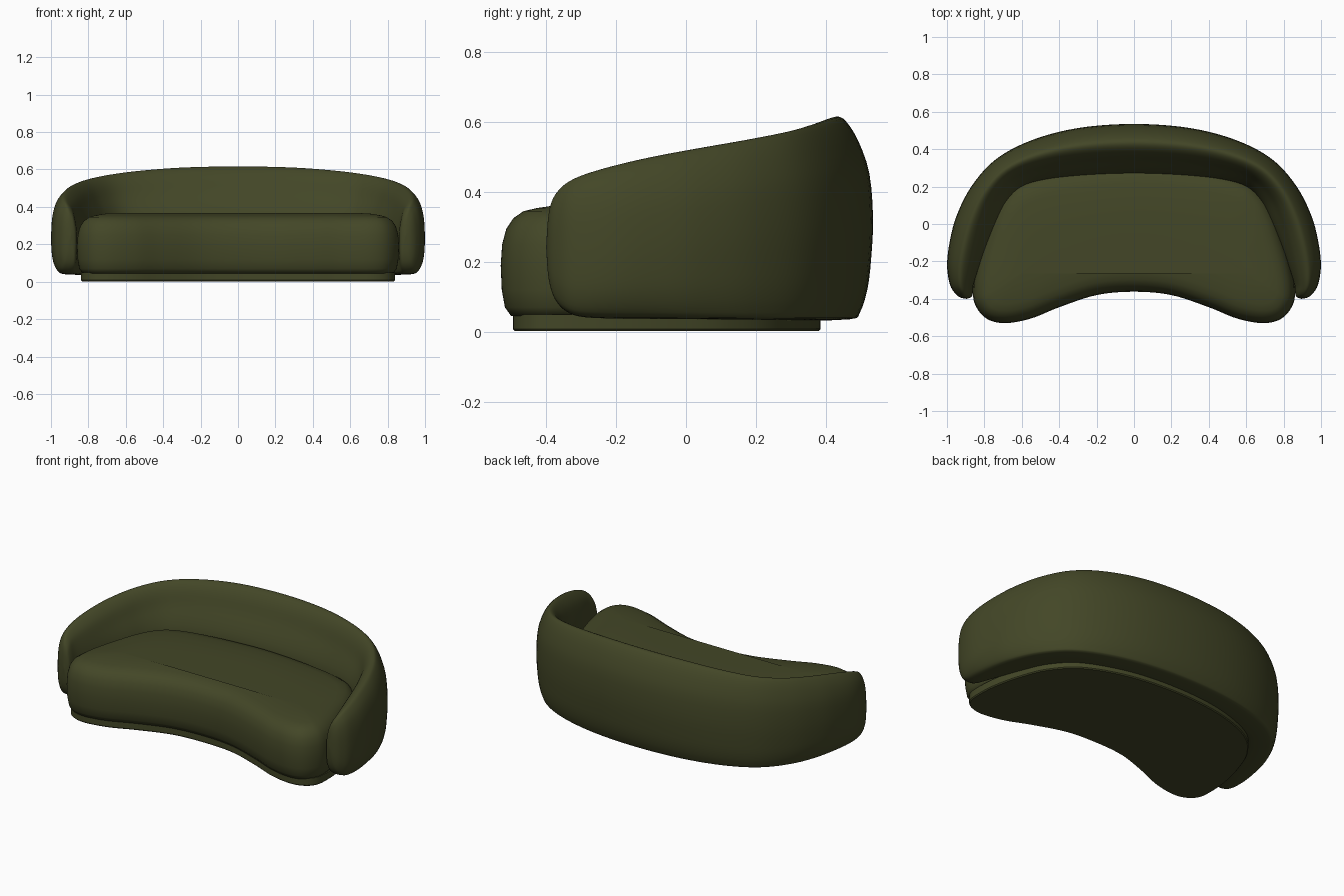
import bpy, bmesh, math

if "Cube" in bpy.data.objects:
    bpy.data.objects.remove(bpy.data.objects["Cube"])

olive = bpy.data.materials.new("olive fabric")
olive.diffuse_color = (0.056, 0.062, 0.020, 1)
olive.use_nodes = True
olive.node_tree.nodes["Principled BSDF"].inputs["Base Color"].default_value = olive.diffuse_color


def spline(pts, n, closed=False):
    """Catmull-Rom through tuples of any length."""
    out, m = [], len(pts)
    for i in range(m if closed else m - 1):
        if closed:
            q = [pts[(i + k) % m] for k in (-1, 0, 1, 2)]
        else:
            q = [pts[min(max(i + k, 0), m - 1)] for k in (-1, 0, 1, 2)]
        for j in range(n):
            t = j / n
            out.append(tuple(0.5 * (2 * b + (c - a) * t + (2 * a - 5 * b + 4 * c - d) * t * t
                                    + (3 * b - a - 3 * c + d) * t ** 3)
                             for a, b, c, d in zip(*q)))
    if not closed:
        out.append(pts[-1])
    return out


def skin(name, rings, angle):
    """Join closed rings into a capped, smooth-shaded object."""
    bm = bmesh.new()
    vr = [[bm.verts.new(p) for p in r] for r in rings]
    n = len(rings[0])
    for a, b in zip(vr, vr[1:]):
        for i in range(n):
            j = (i + 1) % n
            bm.faces.new((a[i], a[j], b[j], b[i]))
    caps = [bm.faces.new(vr[0]), bm.faces.new(vr[-1])]
    bmesh.ops.triangulate(bm, faces=caps)
    bmesh.ops.remove_doubles(bm, verts=bm.verts, dist=0.0002)
    bmesh.ops.recalc_face_normals(bm, faces=bm.faces)
    me = bpy.data.meshes.new(name)
    bm.to_mesh(me)
    bm.free()
    me.materials.append(olive)
    ob = bpy.data.objects.new(name, me)
    bpy.context.collection.objects.link(ob)
    bpy.ops.object.select_all(action='DESELECT')
    ob.select_set(True)
    bpy.context.view_layer.objects.active = ob
    bpy.ops.object.shade_smooth_by_angle(angle=math.radians(angle))
    return ob


def outline(half, n=6):
    """Closed outline from right half (front centre to back centre)."""
    return spline(half + [(-x, y) for x, y in half[-2:0:-1]], n, True)


def inset(pts, d):
    """Move a counter-clockwise outline inwards."""
    out, m = [], len(pts)
    for i, (x, y) in enumerate(pts):
        (ax, ay), (bx, by) = pts[i - 1], pts[(i + 1) % m]
        tx, ty = bx - ax, by - ay
        l = math.hypot(tx, ty)
        out.append((x - ty / l * d, y + tx / l * d))
    return out


# Seat cushion: bean outline, rounded rim, slight dome towards a curved spine
seat_half = [(0, -0.362), (0.2, -0.38), (0.4, -0.445), (0.55, -0.505), (0.69, -0.53),
             (0.79, -0.505), (0.85, -0.43), (0.86, -0.34), (0.84, -0.22), (0.80, -0.08),
             (0.76, 0.04), (0.70, 0.15), (0.6, 0.235), (0.4, 0.29), (0, 0.325)]
seat_line = outline(seat_half)
rings = [[(x, y, z) for x, y in inset(seat_line, d)]
         for d, z in ((0.06, 0.043), (0.03, 0.045), (0.012, 0.07), (0.003, 0.12), (0, 0.19),
                      (0.004, 0.25), (0.016, 0.295), (0.036, 0.325), (0.065, 0.345))]
rim = rings[-1]
for t, z in ((0.15, 0.354), (0.4, 0.363), (0.7, 0.367), (0.97, 0.368)):
    rings.append([(x * (1 - 0.25 * t), y * (1 - t) + (-0.04 - 0.35 * x * x) * t, z)
                  for x, y, _ in rim])
skin("seat", rings, 60)

# Plinth under the seat
plinth_half = [(0, -0.33), (0.2, -0.345), (0.4, -0.41), (0.55, -0.47), (0.69, -0.495),
               (0.78, -0.475), (0.83, -0.42), (0.84, -0.33), (0.83, -0.2), (0.79, -0.04),
               (0.72, 0.12), (0.58, 0.26), (0.32, 0.355), (0, 0.385)]
plinth_line = outline(plinth_half)
skin("plinth", [[(x, y, z) for x, y in inset(plinth_line, d)]
                for d, z in ((0.005, 0.002), (0, 0.008), (0, 0.05))], 35)

# Backrest stations: outer x,y / inner x,y / bottom z / top z / arm fullness
stations = [(0, 0.535, 0, 0.270, 0.036, 0.616, 0),
            (0.30, 0.513, 0.25, 0.262, 0.036, 0.611, 0),
            (0.55, 0.447, 0.46, 0.240, 0.036, 0.594, 0),
            (0.74, 0.345, 0.60, 0.200, 0.037, 0.572, 0),
            (0.87, 0.200, 0.685, 0.115, 0.038, 0.548, 0.1),
            (0.95, 0.040, 0.740, 0.000, 0.039, 0.523, 0.3),
            (0.986, -0.10, 0.790, -0.12, 0.040, 0.498, 0.6),
            (0.999, -0.22, 0.832, -0.24, 0.041, 0.469, 0.9),
            (0.985, -0.32, 0.857, -0.32, 0.050, 0.438, 1),
            (0.957, -0.37, 0.862, -0.367, 0.085, 0.400, 1),
            (0.928, -0.393, 0.870, -0.39, 0.145, 0.345, 1),
            (0.896, -0.40, 0.894, -0.40, 0.240, 0.244, 1)]
mirrored = [(-s[0], s[1], -s[2]) + s[3:] for s in stations[:0:-1]]
path = spline(mirrored + stations, 5)

# Cross-section: across, up, and across for the fuller arm shape
section = [(0.25, 0, 0.42), (0.14, 0.035, 0.22), (0.06, 0.15, 0.07), (0.02, 0.3, 0.01),
           (0, 0.5, 0), (0.04, 0.72, 0.04), (0.16, 0.88, 0.15), (0.29, 0.975, 0.32),
           (0.39, 1, 0.45), (0.51, 0.972, 0.6), (0.63, 0.9, 0.77), (0.75, 0.78, 0.89),
           (0.91, 0.64, 0.97), (1, 0.5, 1), (1, 0.25, 1), (0.97, 0.06, 0.93), (0.85, 0, 0.8)]
section = spline(section, 3, True)
rings = []
for ox, oy, ix, iy, z0, z1, w in path:
    ring = []
    for u, v, ua in section:
        k = u * (1 - w) + ua * w
        ring.append((ox + (ix - ox) * k, oy + (iy - oy) * k, z0 + (z1 - z0) * v))
    rings.append(ring)
skin("backrest", rings, 60)
